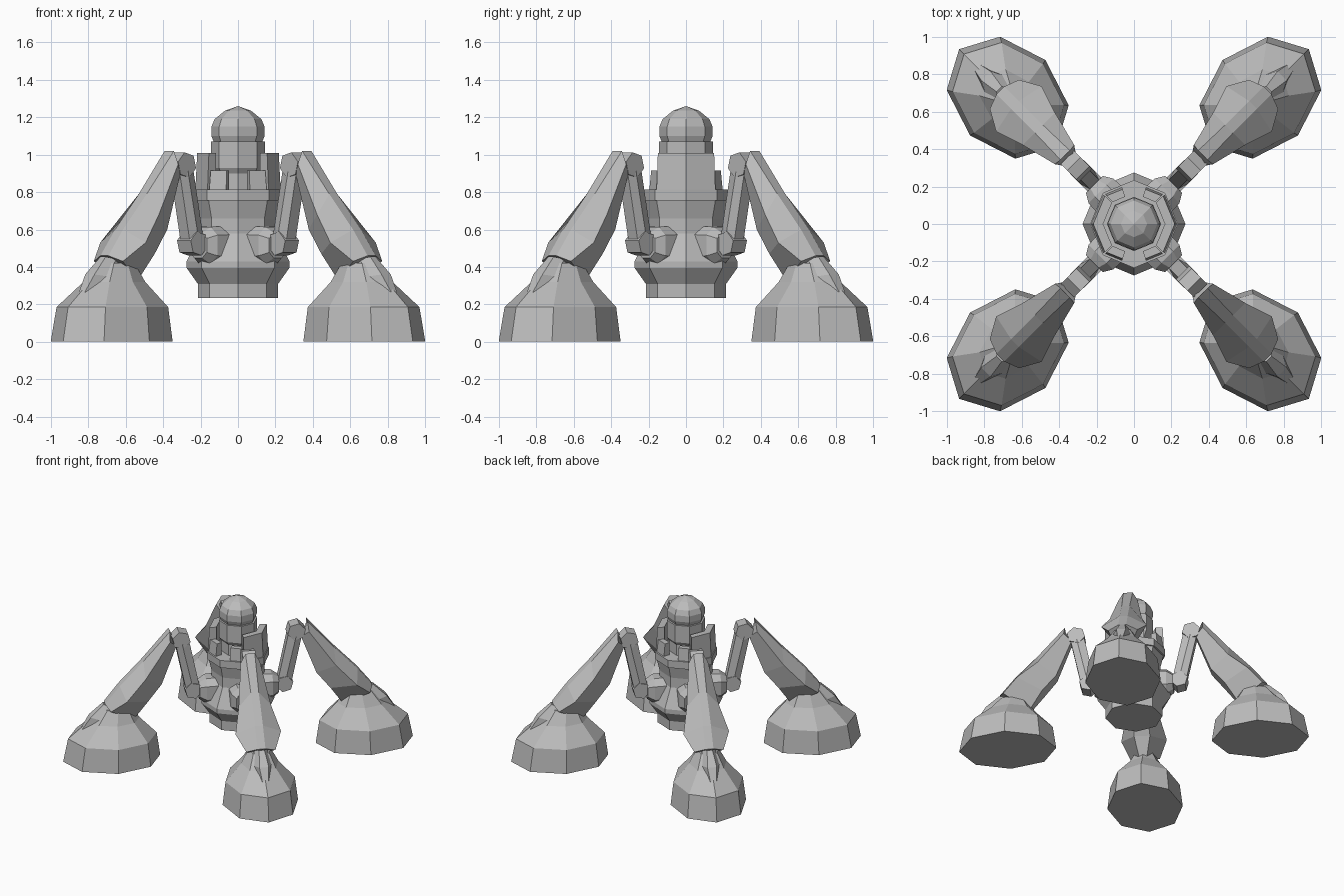
import bpy, bmesh
from math import pi, cos, sin, radians
from mathutils import Matrix, Vector

cube = bpy.data.objects.get("Cube")
if cube:
    bpy.data.objects.remove(cube, do_unlink=True)

grey = bpy.data.materials.new("plain_grey")
grey.use_nodes = True
COLOUR = (0.5, 0.5, 0.5, 1)
grey.diffuse_color = COLOUR
grey.node_tree.nodes["Principled BSDF"].inputs["Base Color"].default_value = COLOUR


def loft(name, rings, angle=0.0):
    """Skin closed rings of points, cap both ends, turn about z."""
    bm = bmesh.new()
    rows = [[bm.verts.new(p) for p in ring] for ring in rings]
    n = len(rows[0])
    for a, b in zip(rows, rows[1:]):
        for i in range(n):
            j = (i + 1) % n
            bm.faces.new((a[i], a[j], b[j], b[i]))
    bm.faces.new(rows[0][::-1])
    bm.faces.new(rows[-1])
    bmesh.ops.remove_doubles(bm, verts=bm.verts, dist=0.0005)
    bmesh.ops.recalc_face_normals(bm, faces=bm.faces)
    bm.transform(Matrix.Rotation(angle, 4, 'Z'))
    mesh = bpy.data.meshes.new(name)
    bm.to_mesh(mesh)
    bm.free()
    mesh.materials.append(grey)
    obj = bpy.data.objects.new(name, mesh)
    bpy.context.collection.objects.link(obj)
    return obj


def oval(z, rx, ry, cx=0.0, n=8):
    return [(cx + rx * cos(2 * pi * i / n), ry * sin(2 * pi * i / n), z) for i in range(n)]


def turned(name, profile):
    """Eight-sided stack from (radius, height) pairs."""
    return loft(name, [oval(z, r, r) for r, z in profile])


def section(outer, side, inner):
    """Six-sided limb section from (reach, height, half width) triples."""
    (a, b, c), (d, e, f), (g, h, i) = outer, side, inner
    return [(a, -c, b), (a, c, b), (d, f, e), (g, i, h), (g, -i, h), (d, -f, e)]


def hex_pin(name, reach, z, radius, half, angle, tilt=0.0):
    rings = []
    for y in (-half, half):
        rings.append([(reach + radius * cos(tilt + k * pi / 3), y,
                       z + radius * sin(tilt + k * pi / 3)) for k in range(6)])
    return loft(name, rings, angle)


def panel(name, mid, spread, bottom, top, inner, outer):
    """Curved upright shield following the eight-sided body."""
    def reach(a, r):
        local = (a % 45) - 22.5
        return r * cos(radians(22.5)) / cos(radians(local))
    stops = sorted({mid - spread, mid + spread} |
                   {k * 45 for k in range(-9, 10) if abs(k * 45 - mid) < spread})
    rings = []
    for a in stops:
        d = Vector((cos(radians(a)), sin(radians(a)), 0))
        up = Vector((0, 0, 1))
        lo, hi = reach(a, inner), reach(a, outer)
        rings.append([d * lo + up * bottom, d * hi + up * bottom,
                      d * (hi - 0.01) + up * top, d * lo + up * top])
    return loft(name, rings)


# Central body
turned("hull", [(.215, .235), (.215, .31), (.275, .395), (.275, .43),
                (.2, .58), (.2, .66), (.222, .755)])
turned("collar", [(.235, .755), (.235, .815)])
turned("neck", [(.125, .80), (.125, .90), (.145, .93), (.145, 1.07)])
turned("dome", [(.13, 1.07), (.142, 1.10), (.142, 1.15), (.125, 1.19),
                (.07, 1.235), (.0, 1.26)])

# Shields: tall on the two sides, low pairs at front and back
for side, mid in (("left", 0), ("right", 180)):
    panel("tall_shield_" + side, mid, 44, .815, 1.01, .165, .228)
for end, mid in (("front", -90), ("back", 90)):
    for s in (-1, 1):
        panel("low_shield_" + end, mid + s * 31, 13, .815, .915, .165, .222)

# Four identical limbs on the diagonals
for name, deg in (("back_left", 45), ("back_right", 135),
                  ("front_right", 225), ("front_left", 315)):
    ang = radians(deg)

    # Chamfered hip mount
    def plate(reach, s):
        corners = ((.04, .09), (.085, .05), (.085, -.05), (.04, -.09))
        pts = [(y, z) for y, z in corners] + [(-y, -z) for y, z in corners]
        return [(reach, y * s, .515 + z * s) for y, z in pts]
    loft("hip_mount_" + name, [plate(.16, 1.15), plate(.25, 1.1), plate(.30, .75)], ang)
    hex_pin("hip_joint_" + name, .345, .525, .066, .052, ang, .25)

    # Upper limb and knee
    loft("upper_limb_" + name, [
        section((.40, .54, .035), (.35, .55, .052), (.30, .57, .035)),
        section((.475, .90, .035), (.43, .91, .052), (.375, .93, .035))], ang)
    hex_pin("knee_" + name, .435, .945, .07, .05, ang, .25)

    # Lower limb, widest near its foot
    loft("lower_limb_" + name, [
        section((.52, 1.02, .035), (.525, .95, .073), (.47, .90, .035)),
        section((.72, .79, .03), (.72, .68, .122), (.585, .60, .05)),
        section((.90, .60, .03), (.87, .53, .172), (.69, .47, .06)),
        section((1.01, .46, .03), (.98, .43, .11), (.79, .32, .025))], ang)

    # Foot, ankle and the narrow ridge on its outer side
    loft("foot_" + name, [
        oval(0, .367, .285, .955), oval(.185, .335, .262, .95),
        oval(.32, .19, .14, .935), oval(.42, .11, .085, .92)], ang)
    loft("ankle_ridge_" + name, [
        section((1.19, .25, .02), (1.13, .23, .04), (1.0, .25, .04)),
        section((1.12, .36, .035), (1.06, .35, .065), (.95, .33, .06)),
        section((1.02, .455, .02), (.97, .44, .05), (.90, .40, .04))], ang)
